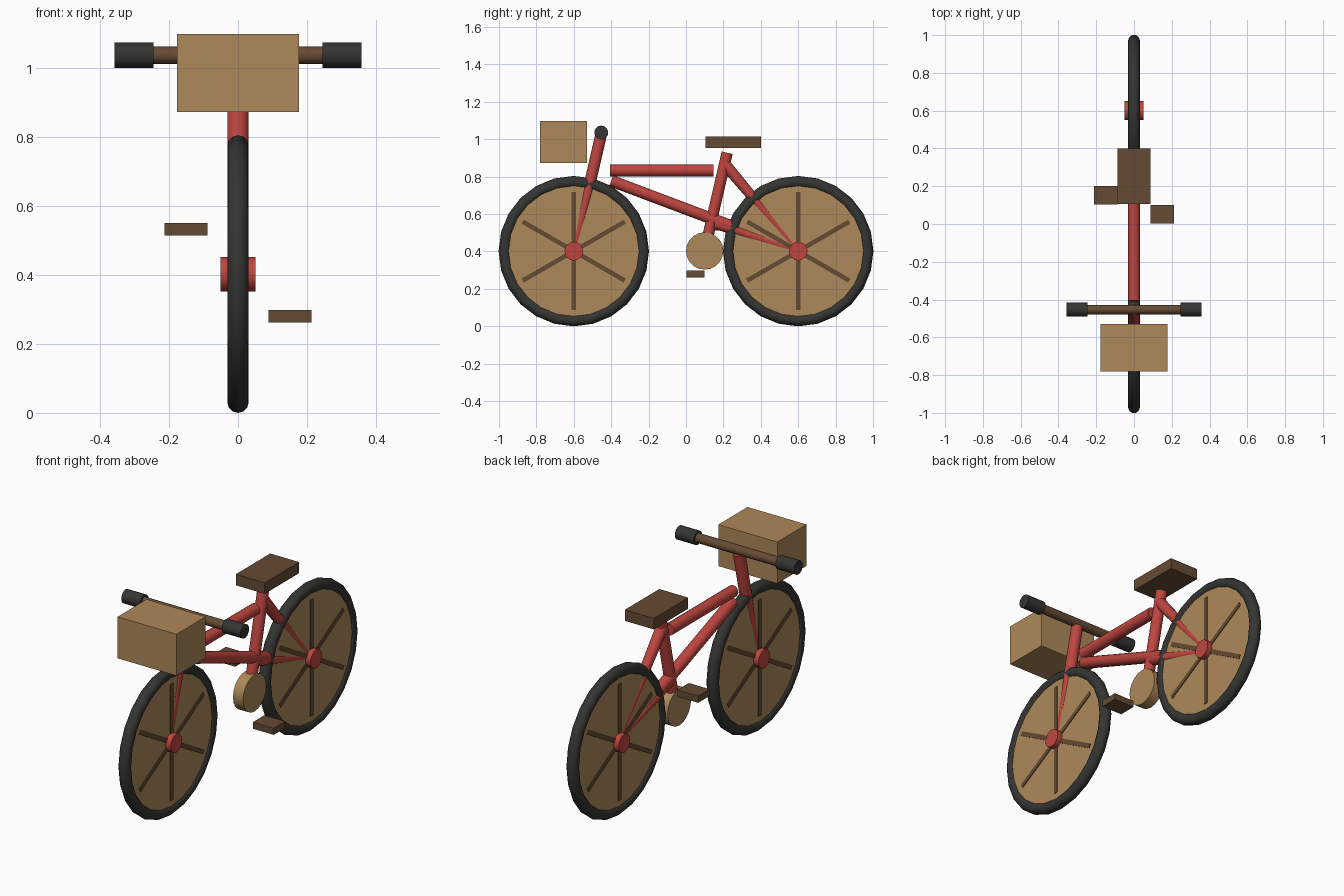
import bpy
from math import radians, pi
from mathutils import Vector

if "Cube" in bpy.data.objects:
    bpy.data.objects.remove(bpy.data.objects["Cube"])


def material(name, rgb):
    m = bpy.data.materials.new(name)
    m.diffuse_color = (*rgb, 1)
    m.use_nodes = True
    m.node_tree.nodes["Principled BSDF"].inputs["Base Color"].default_value = m.diffuse_color
    return m


RED = material("red_paint", (0.52, 0.06, 0.05))
TAN = material("light_wood", (0.42, 0.25, 0.10))
BROWN = material("dark_wood", (0.13, 0.07, 0.035))
BLACK = material("rubber", (0.035, 0.035, 0.033))


def finish(name, mat, smooth=False):
    ob = bpy.context.object
    ob.name = name
    ob.data.materials.append(mat)
    if smooth:
        bpy.ops.object.shade_smooth_by_angle(angle=radians(32))
    return ob


def box(name, lo, hi, mat, tilt=0):
    lo, hi = Vector(lo), Vector(hi)
    bpy.ops.mesh.primitive_cube_add(size=1, location=(lo + hi) / 2, rotation=(tilt, 0, 0))
    ob = finish(name, mat)
    ob.scale = hi - lo
    return ob


def tube(name, a, b, r1, mat, r2=None, sides=16):
    a, b = Vector(a), Vector(b)
    d = b - a
    bpy.ops.mesh.primitive_cone_add(
        vertices=sides, radius1=r1, radius2=r1 if r2 is None else r2, depth=d.length,
        location=(a + b) / 2, rotation=d.to_track_quat('Z', 'Y').to_euler())
    return finish(name, mat, True)


AXLE = 0.402

# wheels: tyre, wooden disc, three through-spokes, hub
for side, y in (("front", -0.6), ("rear", 0.6)):
    bpy.ops.mesh.primitive_torus_add(
        major_segments=24, minor_segments=12, major_radius=0.371, minor_radius=0.031,
        location=(0, y, AXLE), rotation=(0, pi / 2, 0))
    finish(side + "_tyre", BLACK, True)
    tube(side + "_wheel_disc", (-0.02, y, AXLE), (0.02, y, AXLE), 0.36, TAN, sides=24)
    for i in range(3):
        box(f"{side}_spoke_{i + 1}", (-0.024, y - 0.012, AXLE - 0.315),
            (0.024, y + 0.012, AXLE + 0.315), BROWN, radians(60 * i))
    tube(side + "_hub", (-0.05, y, AXLE), (0.05, y, AXLE), 0.05, RED)

# frame tubes
tube("head_tube", (0, -0.455, 1.02), (0, -0.508, 0.79), 0.031, RED)
tube("fork", (0, -0.508, 0.79), (0, -0.6, AXLE), 0.031, RED, 0.02)
tube("top_tube", (0, -0.405, 0.833), (0, 0.147, 0.833), 0.031, RED)
tube("down_tube", (0, -0.4, 0.778), (0, 0.24, 0.537), 0.031, RED)
tube("seat_tube", (0, 0.22, 0.928), (0, 0.11, 0.45), 0.03, RED)
tube("seat_stay", (0, 0.205, 0.87), (0, 0.6, AXLE), 0.031, RED, 0.02)
tube("chain_stay", (0, 0.155, 0.552), (0, 0.6, AXLE), 0.031, RED, 0.02)

# drive disc and pedals
tube("chainring", (-0.03, 0.1, 0.403), (0.03, 0.1, 0.403), 0.1, TAN, sides=20)
box("right_pedal", (0.088, 0.002, 0.262), (0.213, 0.1, 0.298), BROWN)
box("left_pedal", (-0.213, 0.102, 0.513), (-0.088, 0.2, 0.55), BROWN)

# seat, basket, handlebar and grips
box("seat", (-0.087, 0.105, 0.954), (0.087, 0.4, 1.014), BROWN)
box("basket", (-0.177, -0.78, 0.872), (0.177, -0.53, 1.097), TAN)
tube("handlebar", (-0.3, -0.453, 1.036), (0.3, -0.453, 1.036), 0.025, BROWN)
for side, s in (("left", -1), ("right", 1)):
    tube(side + "_grip", (s * 0.245, -0.453, 1.036), (s * 0.358, -0.453, 1.036), 0.037, BLACK)
